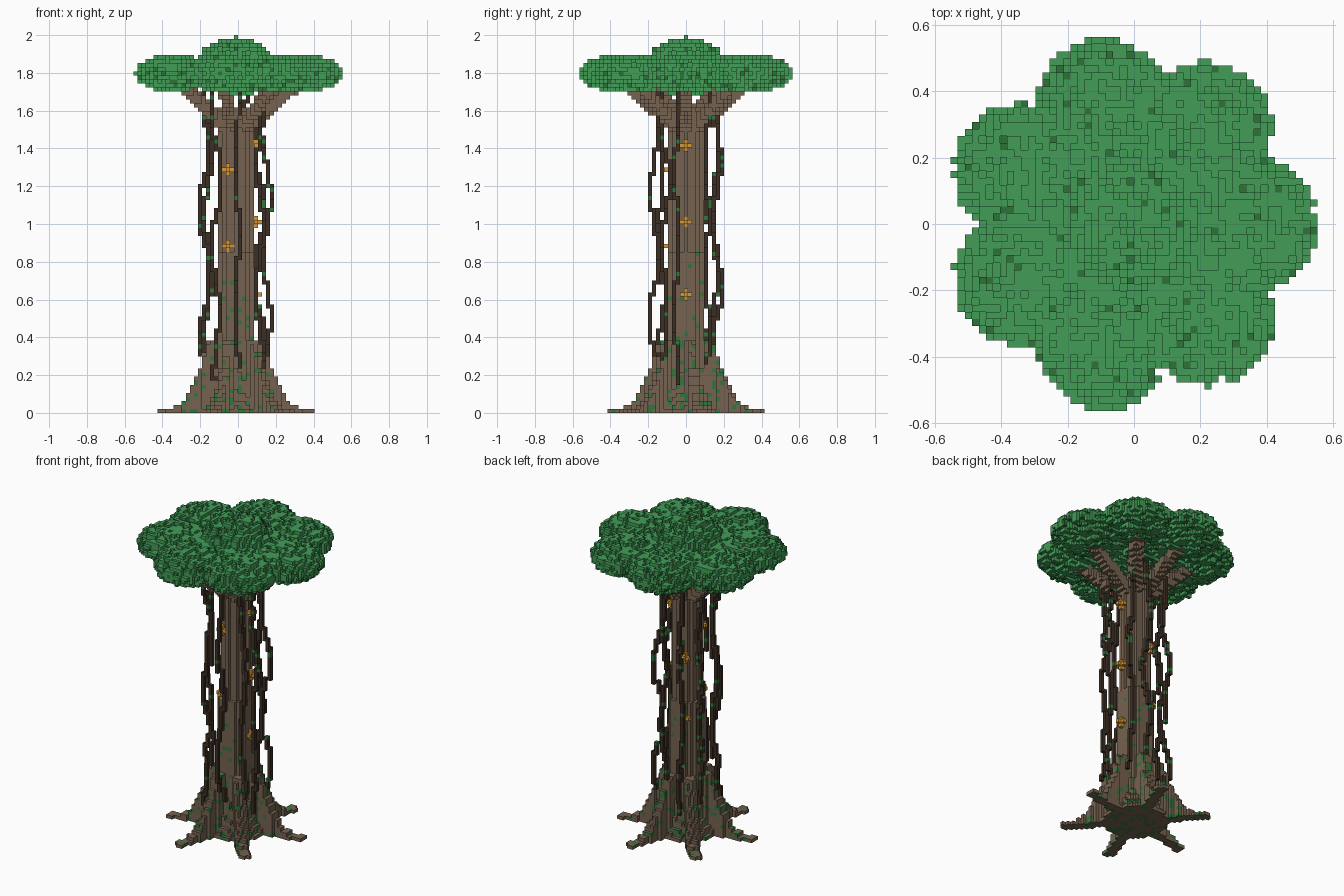
import bpy
import math
import random
from mathutils import Vector

if "Cube" in bpy.data.objects:
    bpy.data.objects.remove(bpy.data.objects["Cube"])

random.seed(7)
V = 2 / 94            # edge length of one block
TAU = 2 * math.pi


def lin(c):
    c /= 255
    return c / 12.92 if c < 0.04045 else ((c + 0.055) / 1.055) ** 2.4


COLOURS = {
    "leaf green": (66, 157, 87),
    "dark leaf green": (46, 114, 58),
    "bark brown": (118, 98, 80),
    "vine brown": (60, 46, 36),
    "moss green": (48, 118, 60),
    "flower orange": (216, 152, 48),
}
MATS = {}
for name, rgb in COLOURS.items():
    MATS[name] = bpy.data.materials.new(name)
    MATS[name].diffuse_color = (*[lin(c) for c in rgb], 1)

taken = set()         # every filled block
parts = {}            # part name -> {block: colour}


def put(part, block, colour):
    if block not in taken and 0 <= block[2] < 94:
        taken.add(block)
        parts.setdefault(part, {})[block] = colour


def bark(z):
    """Bark with moss thinning out towards mid height."""
    chance = 0.18 * max(0, 1 - z / 42) ** 0.7
    return "moss green" if random.random() < chance else "bark brown"


def disc(part, r, z):
    n = math.ceil(r)
    for x in range(-n, n + 1):
        for y in range(-n, n + 1):
            if x * x + y * y <= r * r:
                put(part, (x, y, z), bark(z))


def ball(part, c, r, colour):
    lo = [math.floor(a - r) for a in c]
    hi = [math.ceil(a + r) for a in c]
    for x in range(lo[0], hi[0] + 1):
        for y in range(lo[1], hi[1] + 1):
            for z in range(lo[2], hi[2] + 1):
                if (Vector((x, y, z)) - c).length <= r:
                    put(part, (x, y, z), colour)


# Trunk, flaring at the foot
for z in range(76):
    disc("trunk", 4.1 + 0.4 * (z < 40) + 4.3 * math.exp(-z / 5), z)

# Six buttress roots
for k in range(6):
    a = 0.2 + k * TAU / 6
    for s in range(0, 40):
        r = s / 2
        top = 1 + 17 * max(0, (16 - r) / 9.5) ** 1.9
        for w in (-0.8, -0.4, 0, 0.4, 0.8):
            x = round(r * math.cos(a) - w * math.sin(a))
            y = round(r * math.sin(a) + w * math.cos(a))
            for z in range(min(18, math.ceil(top))):
                put("roots", (x, y, z), bark(z))

# Seven branches reaching to the crown lobes
for k in range(7):
    a = k * TAU / 7
    for s in range(27):
        t = s / 26
        r = 2 + 14 * t
        ball("branches", Vector((r * math.cos(a), r * math.sin(a), 70 + 12 * t)),
             1.9 - 0.3 * t, "bark brown")


# Crown: central dome, flat middle and a ring of seven lobes, all ragged
def blob(cx, cy, cz, r, rz, rough):
    for x in range(math.floor(cx - r), math.ceil(cx + r) + 1):
        for y in range(math.floor(cy - r), math.ceil(cy + r) + 1):
            for z in range(math.floor(cz - rz), math.ceil(cz + rz) + 1):
                d = ((x - cx) ** 2 + (y - cy) ** 2) / r ** 2 + ((z - cz) / rz) ** 2
                if d > 1 or (d > 0.68 and random.random() < rough):
                    continue
                dark = random.random() < (0.16 if z < 85 else 0.04)
                put("crown", (x, y, z), "dark leaf green" if dark else "leaf green")


blob(0, 0, 85.5, 10, 7.5, 0.35)
put("crown", (0, 0, 93), "leaf green")
blob(0, 0, 84, 18, 4, 0.45)
for k in range(7):
    a = k * TAU / 7
    blob(17.2 * math.cos(a), 17.2 * math.sin(a), 84, 9.7, 4.6, 0.4)

# Flowers spiralling up the trunk
for k in range(7):
    a = k * TAU / 3
    c = (round(4.9 * math.cos(a)), round(4.9 * math.sin(a)), int(29.3 + 6.15 * k))
    put("flowers", c, "flower orange")
    for axis in range(3):
        for step in (-1, 1):
            p = list(c)
            p[axis] += step
            put("flowers", tuple(p), "flower orange")


# Hanging vines around the trunk
def vine(a, r0, sway, low, high):
    phase = random.uniform(0, TAU)
    last = None
    for z in range(high, low, -1):
        q = z // 3 * 3
        r = r0 + sway * math.sin(q * 0.2 + phase)
        b = a + 0.07 * math.sin(q * 0.17 + 2 * phase)
        xy = (round(r * math.cos(b)), round(r * math.sin(b)))
        for p in {xy, last or xy}:
            leafy = random.random() < 0.07
            put("vines", (*p, z), "moss green" if leafy else "vine brown")
        last = xy


nudge = {1: 6, 2: -9, 3: 10}      # keeps the flowers uncovered
for k in range(9):
    turn = math.radians(272 + 40 * k + nudge.get(k, 0))
    vine(turn, 8, 1.2, random.randint(6, 13), 79)

# Turn each part's blocks into a mesh of its exposed faces
SIDES = []
for axis in range(3):
    for sign in (-1, 1):
        u, v = (axis + 1) % 3, (axis + 2) % 3
        ring = [(-1, -1), (1, -1), (1, 1), (-1, 1)][::sign]
        corners = []
        for cu, cv in ring:
            p = [0, 0, 0]
            p[axis], p[u], p[v] = sign, cu, cv
            corners.append([(c + 1) // 2 for c in p])
        step = [0, 0, 0]
        step[axis] = sign
        SIDES.append((step, corners))

for part, blocks in parts.items():
    names = sorted(set(blocks.values()))
    index, faces, slots = {}, [], []
    for b, colour in blocks.items():
        for step, corners in SIDES:
            if tuple(i + s for i, s in zip(b, step)) in taken:
                continue
            keys = [tuple(i + c for i, c in zip(b, cor)) for cor in corners]
            faces.append([index.setdefault(key, len(index)) for key in keys])
            slots.append(names.index(colour))
    # the crown reaches one block further to +x, so centring shifts by half a block
    verts = [((x - 1) * V, (y - 0.5) * V, z * V) for x, y, z in index]
    mesh = bpy.data.meshes.new(part)
    mesh.from_pydata(verts, [], faces)
    for n in names:
        mesh.materials.append(MATS[n])
    mesh.polygons.foreach_set("material_index", slots)
    mesh.update()
    bpy.context.collection.objects.link(bpy.data.objects.new(part, mesh))

for m in bpy.data.materials:
    if m.users and not m.is_grease_pencil:
        m.use_nodes = True
        m.node_tree.nodes["Principled BSDF"].inputs["Base Color"].default_value = m.diffuse_color
